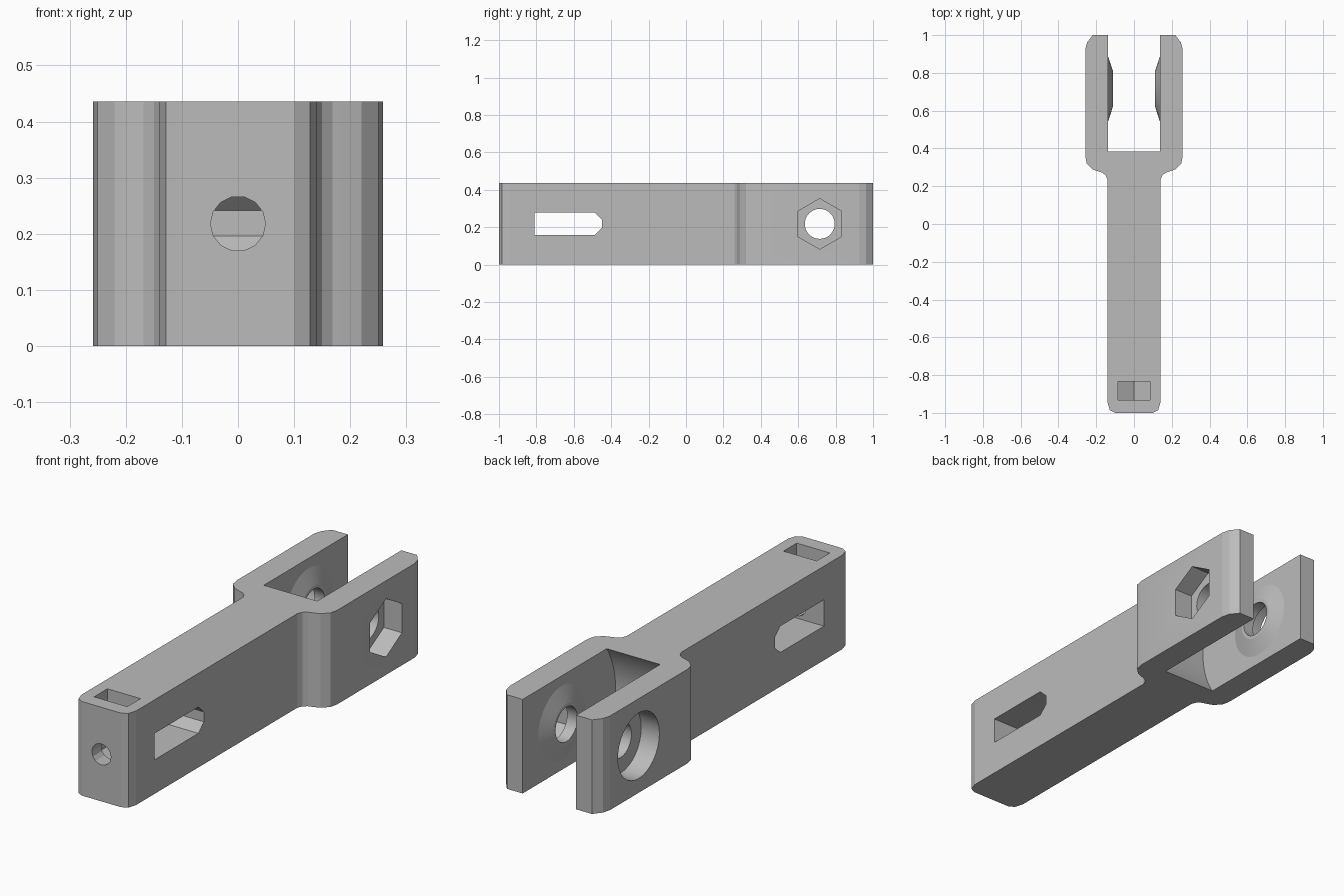
import bpy, bmesh
from math import sin, cos, radians, pi

if "Cube" in bpy.data.objects:
    bpy.data.objects.remove(bpy.data.objects["Cube"])

H = 0.436           # overall height
MID = H / 2
PIN_Y = 0.715       # fork pin position

grey = bpy.data.materials.new("plain grey")
grey.use_nodes = True
grey.diffuse_color = (0.5, 0.5, 0.5, 1)
grey.node_tree.nodes["Principled BSDF"].inputs["Base Color"].default_value = (0.5, 0.5, 0.5, 1)

PLACE = {"x": lambda a, b, c: (c, a, b),
         "y": lambda a, b, c: (a, c, b),
         "z": lambda a, b, c: (a, b, c)}


def loft(name, start, end, axis, lo, hi):
    """Solid between two matching outlines, set across the given axis."""
    bm = bmesh.new()
    put = PLACE[axis]
    a = [bm.verts.new(put(*p, lo)) for p in start]
    b = [bm.verts.new(put(*p, hi)) for p in end]
    bm.faces.new(a)
    bm.faces.new(b)
    for i in range(len(a)):
        j = (i + 1) % len(a)
        bm.faces.new((a[i], a[j], b[j], b[i]))
    bmesh.ops.recalc_face_normals(bm, faces=bm.faces)
    mesh = bpy.data.meshes.new(name)
    bm.to_mesh(mesh)
    bm.free()
    mesh.materials.append(grey)
    obj = bpy.data.objects.new(name, mesh)
    bpy.context.collection.objects.link(obj)
    return obj


def prism(name, outline, axis, lo, hi):
    return loft(name, outline, outline, axis, lo, hi)


def ring(u, v, r, n, turn=0.0):
    return [(u + r * cos(turn + 2 * pi * i / n), v + r * sin(turn + 2 * pi * i / n))
            for i in range(n)]


def combine(target, tool, operation):
    tool.hide_render = True
    mod = target.modifiers.new(tool.name, "BOOLEAN")
    mod.operation = operation
    mod.solver = "EXACT"
    mod.object = tool
    bpy.context.view_layer.objects.active = target
    bpy.ops.object.modifier_apply(modifier=mod.name)
    bpy.data.objects.remove(tool)


# Bar and fork outline, mirrored about the centre line
half = [(0.1, -1), (0.128, -0.985), (0.14, -0.945), (0.14, 0.235),
        (0.15, 0.258), (0.168, 0.272), (0.182, 0.276), (0.22, 0.29),
        (0.25, 0.32), (0.258, 0.36), (0.258, 0.925), (0.248, 0.962), (0.218, 1)]
outline = half + [(-x, y) for x, y in reversed(half)]
body = prism("clevis_body", outline, "z", 0, H)

# Fork gap with a hollowed inner end
arc = [(PIN_Y + 0.396 * cos(radians(t)), MID + 0.396 * sin(radians(t)))
       for t in range(144, 217, 4)]
gap = arc + [(1.1, arc[-1][1]), (1.1, arc[0][1])]
combine(body, prism("fork_gap", gap, "x", -0.137, 0.137), "DIFFERENCE")

# Tapered bosses on the inner fork faces
for side in (-1, 1):
    boss = loft("pin_boss", ring(PIN_Y, MID, 0.095, 48), ring(PIN_Y, MID, 0.187, 48),
                "x", side * 0.112, side * 0.142)
    combine(body, boss, "UNION")

# Pin hole, hexagonal nut recess and round bolt head recess
combine(body, prism("pin_hole", ring(PIN_Y, MID, 0.08, 32), "x", -0.4, 0.4), "DIFFERENCE")
combine(body, prism("nut_recess", ring(PIN_Y, MID, 0.135, 6, pi / 2), "x", 0.165, 0.4), "DIFFERENCE")
combine(body, prism("head_recess", ring(PIN_Y, MID, 0.152, 32), "x", -0.4, -0.165), "DIFFERENCE")

# Side slot with a chamfered end
slot = [(-0.81, 0.158), (-0.49, 0.158), (-0.45, 0.196), (-0.45, 0.242),
        (-0.49, 0.28), (-0.81, 0.28)]
combine(body, prism("side_slot", slot, "x", -0.4, 0.4), "DIFFERENCE")

# Top nut pocket with a pointed floor
pocket = [(-0.085, 0.5), (-0.085, 0.169), (0, 0.12), (0.085, 0.169), (0.085, 0.5)]
combine(body, prism("nut_pocket", pocket, "y", -0.932, -0.835), "DIFFERENCE")

# Front adjusting screw hole into the slot
combine(body, prism("screw_hole", ring(0, MID, 0.049, 14), "y", -1.1, -0.78), "DIFFERENCE")

bpy.ops.object.select_all(action="DESELECT")
body.select_set(True)
bpy.context.view_layer.objects.active = body
bpy.ops.object.shade_smooth_by_angle(angle=radians(15))
